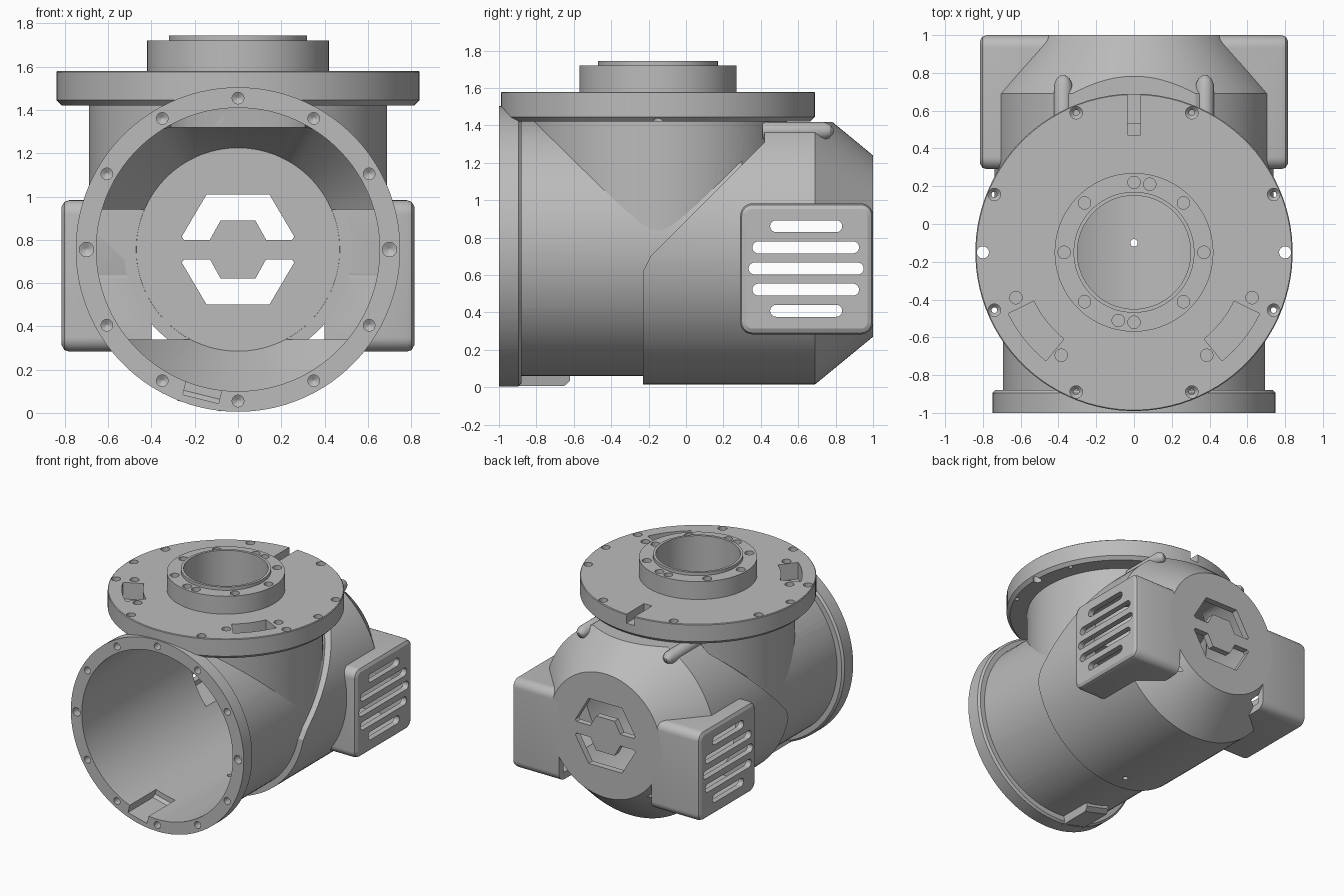
import bpy, bmesh
from math import sin, cos, pi, radians, hypot

cube = bpy.data.objects.get("Cube")
if cube:
    bpy.data.objects.remove(cube)

grey = bpy.data.materials.new("warm_grey_metal")
grey.use_nodes = True
COLOR = (0.5, 0.5, 0.5, 1)
grey.diffuse_color = COLOR
grey.node_tree.nodes["Principled BSDF"].inputs["Base Color"].default_value = COLOR

MID = 0.755      # height of the horizontal axis
TURRET = -0.15   # y of the vertical axis
AXES = {"X": lambda u, v, w: (w, u, v),
        "Y": lambda u, v, w: (u, w, v),
        "Z": lambda u, v, w: (u, v, w)}


def loft(bm, loops, axis):
    """Skin a closed solid over loops of (u, v, w) points."""
    rings = [[bm.verts.new(AXES[axis](*p)) for p in loop] for loop in loops]
    n = len(rings[0])
    for a, b in zip(rings, rings[1:]):
        for i in range(n):
            j = (i + 1) % n
            bm.faces.new((a[i], a[j], b[j], b[i]))
    bm.faces.new(rings[0][::-1])
    bm.faces.new(rings[-1])


def lathe(bm, axis, centre, profile, n=96, top=None):
    """Turn (radius, position) pairs round an axis."""
    loops = []
    for r, w in profile:
        loop = [(centre[0] + r * cos(2 * pi * (i + .5) / n),
                 centre[1] + r * sin(2 * pi * (i + .5) / n), w) for i in range(n)]
        if top and w > -0.84:
            loop = [(u, min(v, top), w) for u, v, w in loop]
        loops.append(loop)
    loft(bm, loops, axis)


def prism(bm, axis, points, w0, w1):
    loft(bm, [[(u, v, w) for u, v in points] for w in (w0, w1)], axis)


def rect(u0, v0, u1, v1):
    return [(u0, v0), (u1, v0), (u1, v1), (u0, v1)]


def rounded(u0, v0, u1, v1, r, n=8):
    """Rectangle outline with round corners."""
    corners = [(u1 - r, v1 - r), (u0 + r, v1 - r), (u0 + r, v0 + r), (u1 - r, v0 + r)]
    return [(cu + r * cos(pi / 2 * (k + i / n)), cv + r * sin(pi / 2 * (k + i / n)))
            for k, (cu, cv) in enumerate(corners) for i in range(n + 1)]


def polar(r, degrees, centre):
    a = radians(degrees)
    return centre[0] + r * cos(a), centre[1] + r * sin(a)


def make(name, build):
    bm = bmesh.new()
    build(bm)
    bmesh.ops.remove_doubles(bm, verts=bm.verts, dist=1e-5)
    bmesh.ops.recalc_face_normals(bm, faces=bm.faces)
    mesh = bpy.data.meshes.new(name)
    bm.to_mesh(mesh)
    bm.free()
    mesh.materials.append(grey)
    obj = bpy.data.objects.new(name, mesh)
    bpy.context.collection.objects.link(obj)
    return obj


cutters = []


def cutter(name, build):
    obj = make(name, build)
    obj.hide_render = True
    cutters.append(obj)
    return obj


H, V = (0, MID), (0, TURRET)

# Hollow interior
bore = cutter("bore_cutter", lambda bm: lathe(bm, "Y", H, [
    (.655, -1.1), (.655, -.84), (.655, -.83), (.655, .64), (.47, .95)], top=1.32))
turret_bore = cutter("turret_bore_cutter", lambda bm: lathe(bm, "Z", V, [(.63, .75), (.63, 1.319)]))
neck_bore = cutter("neck_bore_cutter", lambda bm: lathe(bm, "Z", V, [(.3, 1.2), (.3, 1.9)]))
pod_bore = cutter("pod_bore_cutter", lambda bm: prism(
    bm, "X", rect(.33, .34, .949, .94), -.77, .77))


# Vent slots, wider towards the middle
def vents(bm):
    for k in range(-2, 3):
        z = .635 + .113 * k
        y0, y1 = [(.335, .95), (.355, .925), (.45, .835)][abs(k)]
        prism(bm, "X", rounded(y0, z - .032, y1, z + .032, .0319), -1, 1)


vent_slots = cutter("vent_cutter", vents)


# Two mirrored windows in the rear wall
def windows(bm):
    half = [(.13, .045), (.25, .045), (.26, .06), (.145, .255)]
    outline = [(.08, .135)] + half
    outline += [(-x, z) for x, z in reversed(outline)]
    for s in (1, -1):
        prism(bm, "Y", [(x, MID + s * z) for x, z in outline], .8, 1.1)


rear_windows = cutter("window_cutter", windows)


# Bolt circle on the front flange
def front_bolts(bm):
    for k in range(12):
        r = .033 if k in (0, 6) else .027
        lathe(bm, "Y", polar(.7, 30 * k, H), [(r, -1.1), (r, -.94), (.004, -.925)], 20)


flange_holes = cutter("flange_hole_cutter", front_bolts)


# Countersunk bolt circle, through holes and side holes on the turntable
def disc_bolts(bm):
    for k in range(8):
        lathe(bm, "Z", polar(.8, 22.5 + 45 * k, V),
              [(.033, 1.7), (.033, 1.53), (.015, 1.51), (.015, 1.3)], 20)
    for s in (1, -1):
        lathe(bm, "Z", (.8 * s, TURRET), [(.032, 1.7), (.032, 1.3)], 20)
        for x, y in ((.625, -.39), (.385, -.695)):
            lathe(bm, "Z", (s * x, y), [(.033, 1.7), (.033, 1.5)], 20)


disc_holes = cutter("disc_hole_cutter", disc_bolts)


# Curved pockets and the rear keyway in the turntable
def disc_pockets(bm):
    for s in (1, -1):
        arc = [-26 - 25 * i / 8 for i in range(9)]
        pts = [polar(.74, a, V) for a in arc] + [polar(.59, a, V) for a in reversed(arc)]
        prism(bm, "Z", [(s * x, y) for x, y in pts], 1.45, 1.7)
    prism(bm, "X", [(.47, 1.7), (.47, 1.45), (.53, 1.45), (.53, 1.51), (.9, 1.51), (.9, 1.7)],
          -.035, .035)


pockets = cutter("pocket_cutter", disc_pockets)


# Blind holes round the neck
def neck_bolts(bm):
    for a in [45 * k for k in range(8)] + [77, 257]:
        lathe(bm, "Z", polar(.37, a, V), [(.033, 1.8), (.033, 1.65)], 20)


neck_holes = cutter("neck_hole_cutter", neck_bolts)


# Tilted key housing below the flange, with its pocket
def radial_block(bm, half, r0, r1, y0, y1, slope=0):
    a = radians(14)
    loops = []
    for y, outer in ((y0, r1), (y1 - slope, r1), (y1, r1 - slope)):
        loops.append([(t * cos(a) - r * sin(a), MID - r * cos(a) - t * sin(a), y)
                      for t, r in rect(-half, r0, half, outer)])
    loft(bm, loops, "Y")


key_pocket = cutter("key_pocket_cutter", lambda bm: radial_block(bm, .085, .55, .712, -1.1, -.67, .02))
drain = cutter("drain_cutter", lambda bm: lathe(bm, "Z", (0, -.1), [(.02, -.1), (.02, .3)], 16))

# Region in front of and above the rear cap's slanted edge
cap_trim = cutter("cap_trim_cutter", lambda bm: prism(bm, "X", [
    (-.6, -.2), (-.23, -.2), (-.23, .62), (-.19, .7), (.42, 1.31), (.42, 1.419),
    (1.2, 1.419), (1.2, 1.8), (-.6, 1.8)], -1, 1))


# Side pods with softened outer edges
def pods(bm):
    for s in (1, -1):
        loops = []
        for x, inset in ((.4, 0), (.78, 0), (.803, .008), (.815, .03)):
            loops.append([(y, z, s * x) for y, z in rounded(
                .29 + inset, .283 + inset, 1 - inset, .983 - inset, .065 - inset)])
        loft(bm, loops, "X")


# Small locating lugs behind the turntable
def lugs(bm):
    for s in (1, -1):
        lathe(bm, "Y", (.375 * s, 1.37), [(.048, .41), (.048, .74), (.035, .77), (.01, .79)], 24)


parts = [
    (make("front_flange", lambda bm: lathe(bm, "Y", H, [
        (.75, -1), (.75, -.895), (.735, -.88)])), [bore, flange_holes, key_pocket]),
    (make("main_tube", lambda bm: lathe(bm, "Y", H, [(.695, -.95), (.695, .3)])),
     [bore, turret_bore, neck_bore, flange_holes, key_pocket, drain]),
    (make("turret_tube", lambda bm: lathe(bm, "Z", V, [(.69, .76), (.69, 1.44)])),
     [bore, turret_bore, neck_bore]),
    (make("rear_cap", lambda bm: lathe(bm, "Y", H, [(.74, -.3), (.74, .69), (.485, 1)])),
     [cap_trim, bore, turret_bore, pod_bore, rear_windows, drain]),
    (make("side_pods", pods), [bore, pod_bore, vent_slots, rear_windows]),
    (make("turntable_disc", lambda bm: lathe(bm, "Z", V, [
        (.815, 1.42), (.84, 1.445), (.84, 1.575), (.835, 1.58)])),
     [neck_bore, disc_holes, pockets, flange_holes]),
    (make("neck_ring", lambda bm: lathe(bm, "Z", V, [
        (.42, 1.55), (.42, 1.72), (.32, 1.72), (.32, 1.745)])), [neck_bore, neck_holes]),
    (make("key_housing", lambda bm: radial_block(bm, .105, .66, .745, -.92, -.62, .03)),
     [bore, key_pocket]),
    (make("locating_lugs", lugs), [bore, turret_bore]),
]

# Cut every part, then keep only the finished meshes
for obj, cuts in parts:
    for c in cuts:
        mod = obj.modifiers.new(c.name, "BOOLEAN")
        mod.operation, mod.solver, mod.object = "DIFFERENCE", "EXACT", c
bpy.context.view_layer.update()
graph = bpy.context.evaluated_depsgraph_get()
done = [(o, bpy.data.meshes.new_from_object(o.evaluated_get(graph))) for o, _ in parts]
for obj, mesh in done:
    obj.modifiers.clear()
    obj.data = mesh
for c in cutters:
    bpy.data.objects.remove(c)
bpy.ops.object.select_all(action="DESELECT")
for obj, _ in done:
    obj.select_set(True)
bpy.context.view_layer.objects.active = done[0][0]
bpy.ops.object.shade_smooth_by_angle(angle=radians(25))
